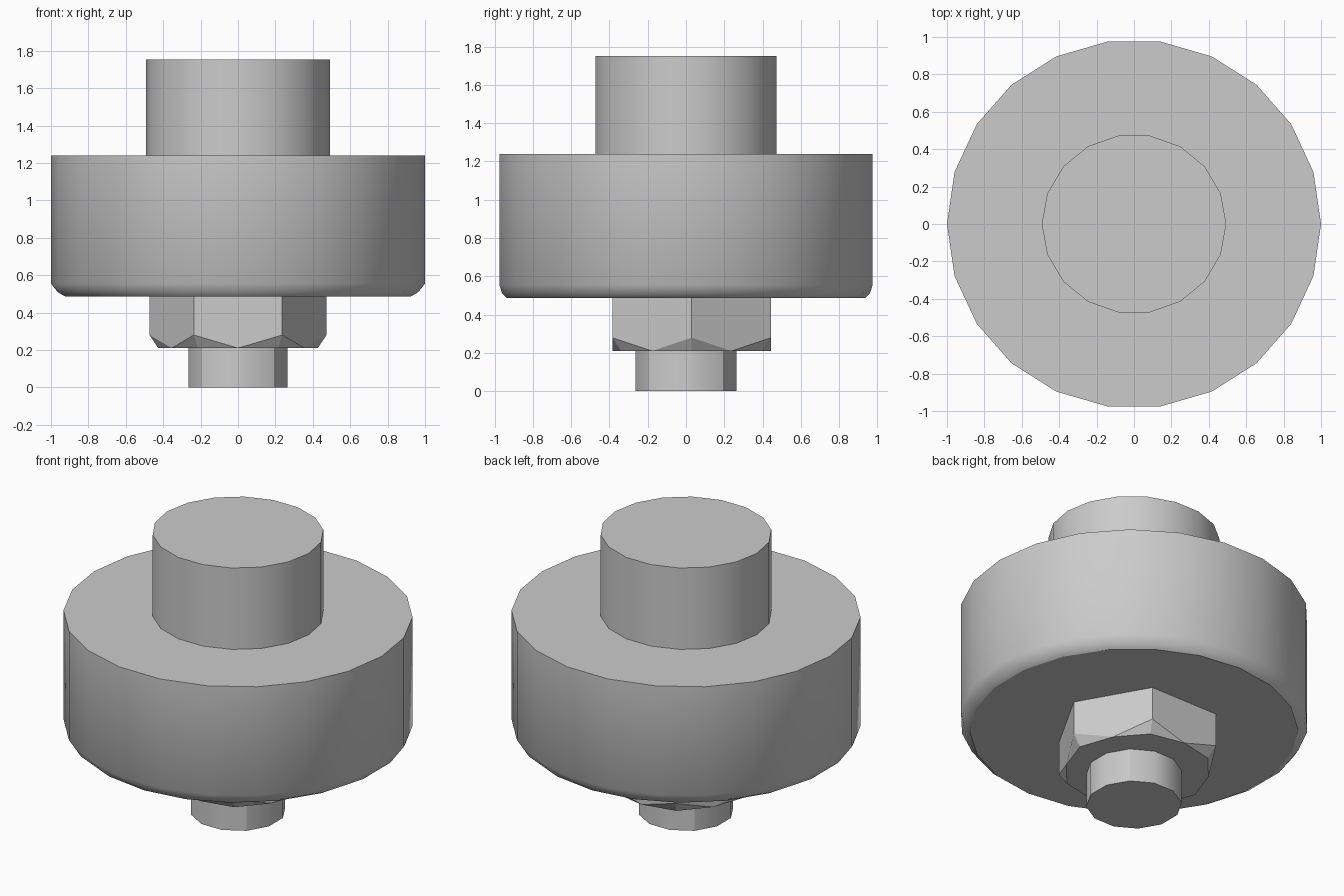
import bpy
import bmesh
from math import cos, sin, pi, radians

default_cube = bpy.data.objects.get("Cube")
if default_cube:
    bpy.data.objects.remove(default_cube, do_unlink=True)

grey = bpy.data.materials.new("plain grey")
grey.use_nodes = True
grey.diffuse_color = (0.6, 0.6, 0.6, 1)
grey.node_tree.nodes["Principled BSDF"].inputs["Base Color"].default_value = (0.6, 0.6, 0.6, 1)


def ring(bm, sides, radius, z, turn=0.0, squash=1.0):
    """Add a level ring of vertices, turned by a fraction of one side."""
    angles = [2 * pi * (i + turn) / sides for i in range(sides)]
    return [bm.verts.new((radius * cos(a), radius * squash * sin(a), z)) for a in angles]


def bridge(bm, lower, upper):
    n = len(lower)
    for i in range(n):
        j = (i + 1) % n
        bm.faces.new((lower[i], lower[j], upper[j], upper[i]))


def bridge_staggered(bm, lower, upper):
    """Join rings whose lower vertices sit half a side further round."""
    n = len(lower)
    for i in range(n):
        j = (i + 1) % n
        bm.faces.new((upper[i], lower[i], upper[j]))
        bm.faces.new((lower[i], lower[j], upper[j]))


def finish(bm, name, location=(0, 0, 0), angle=28):
    bmesh.ops.recalc_face_normals(bm, faces=bm.faces)
    mesh = bpy.data.meshes.new(name)
    bm.to_mesh(mesh)
    bm.free()
    mesh.materials.append(grey)
    obj = bpy.data.objects.new(name, mesh)
    obj.location = location
    bpy.context.collection.objects.link(obj)
    bpy.ops.object.select_all(action="DESELECT")
    obj.select_set(True)
    bpy.context.view_layer.objects.active = obj
    bpy.ops.object.shade_smooth_by_angle(angle=radians(angle))
    return obj


def prism(name, sides, radius, z0, z1, turn=0.0, squash=1.0, angle=28):
    bm = bmesh.new()
    low = ring(bm, sides, radius, z0, turn, squash)
    high = ring(bm, sides, radius, z1, turn, squash)
    bridge(bm, low, high)
    bm.faces.new(low)
    bm.faces.new(high)
    return finish(bm, name, angle=angle)


# Wide disc with a faceted, rounded lower rim
bm = bmesh.new()
top = ring(bm, 22, 1.0, 1.24, squash=0.985)
shoulder = ring(bm, 22, 1.0, 0.555, squash=0.985)
rim = ring(bm, 22, 0.975, 0.51, 0.5, 0.985)
base = ring(bm, 22, 0.935, 0.487, 0.5)
bridge(bm, shoulder, top)
bridge_staggered(bm, rim, shoulder)
bridge(bm, base, rim)
bm.faces.new(top)
bm.faces.new(base)
finish(bm, "wide_disc")

# Upper post
prism("upper_post", 18, 0.493, 1.24, 1.752, squash=0.972)

# Hexagonal nut, its lower corners chamfered down to the middle of each side
bm = bmesh.new()
corners_top = ring(bm, 6, 0.473, 0.487, squash=1.013)
corners_low = ring(bm, 6, 0.473, 0.28, squash=1.013)
middles = ring(bm, 6, 0.473 * cos(pi / 6), 0.21, 0.5, 1.013)
corners_base = ring(bm, 6, 0.427, 0.21)
for i in range(6):
    j = (i + 1) % 6
    bm.faces.new((corners_top[i], corners_low[i], middles[i], corners_low[j], corners_top[j]))
    bm.faces.new((corners_low[i], corners_base[i], middles[i]))
    bm.faces.new((middles[i], corners_base[j], corners_low[j]))
bm.faces.new(corners_top)
bm.faces.new([v for pair in zip(corners_base, middles) for v in pair])
finish(bm, "hex_nut", (0, 0.03, 0), angle=15)

# Bolt end, smooth round but with four creases on the diagonals
bolt = prism("bolt_end", 12, 0.273, 0, 0.21, turn=0.5, angle=40)
for edge in bolt.data.edges:
    a, b = (bolt.data.vertices[i].co for i in edge.vertices)
    if abs(a.z - b.z) > 0.1 and abs(abs(a.x) - abs(a.y)) < 0.01:
        edge.use_edge_sharp = True
